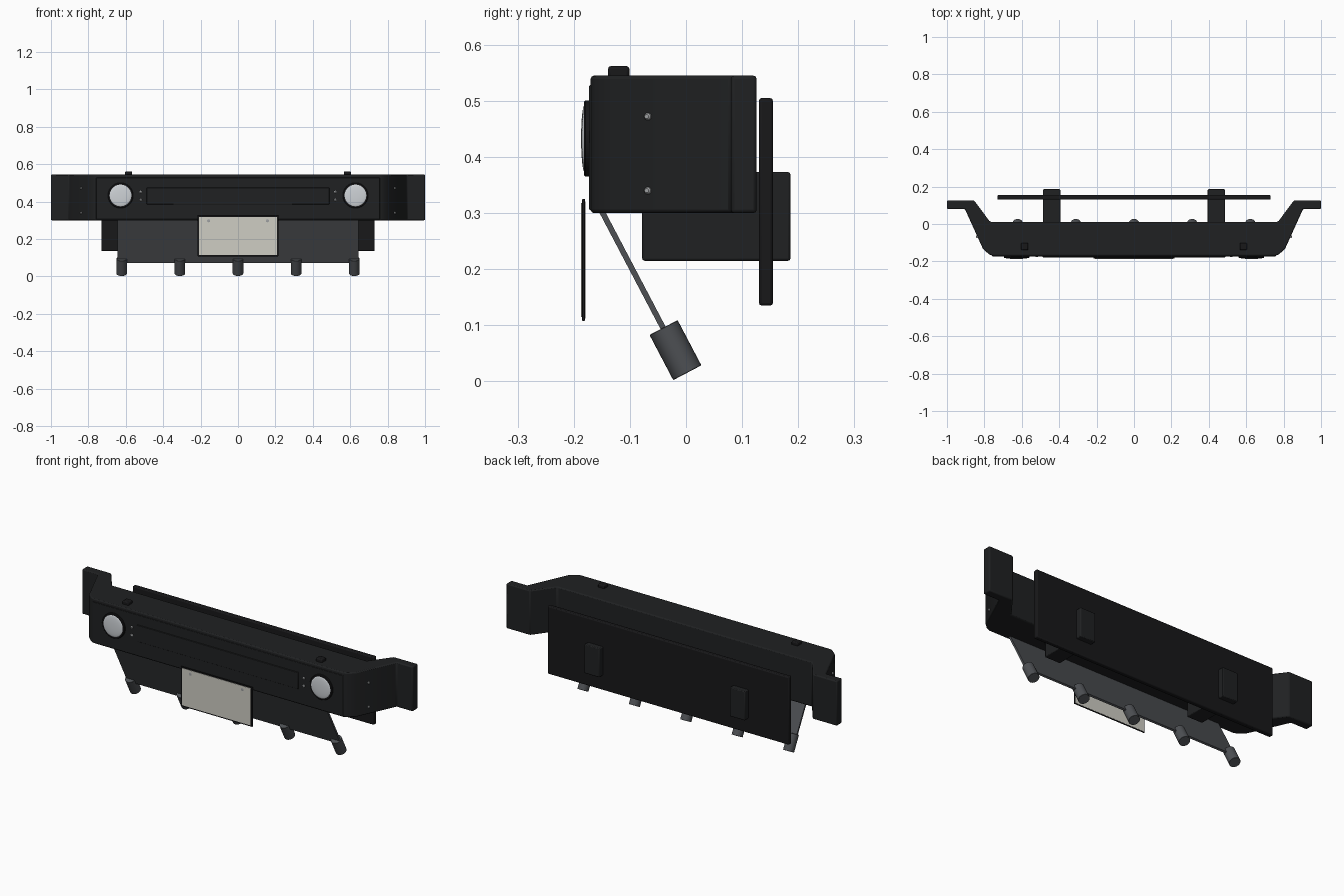
import bpy, bmesh
from math import pi, sin, cos
from mathutils import Vector

if "Cube" in bpy.data.objects:
    bpy.data.objects.remove(bpy.data.objects["Cube"])


def mat(name, c):
    m = bpy.data.materials.new(name)
    m.diffuse_color = (*c, 1)
    m.use_nodes = True
    m.node_tree.nodes["Principled BSDF"].inputs["Base Color"].default_value = m.diffuse_color
    return m


BLACK = mat("black_paint", (0.014, 0.015, 0.016))
DARK = mat("dark_plastic", (0.009, 0.009, 0.01))
STEEL = mat("grey_steel", (0.075, 0.08, 0.088))
CHROME = mat("chrome", (0.35, 0.36, 0.37))
GLASS = mat("lamp_glass", (0.62, 0.65, 0.68))
CREAM = mat("plate_cream", (0.62, 0.61, 0.55))


def finish(name, bm, m, bevel=0, seg=2):
    bmesh.ops.recalc_face_normals(bm, faces=bm.faces)
    me = bpy.data.meshes.new(name)
    bm.to_mesh(me)
    bm.free()
    ob = bpy.data.objects.new(name, me)
    bpy.context.collection.objects.link(ob)
    me.materials.append(m)
    if bevel:
        b = ob.modifiers.new("bevel", 'BEVEL')
        b.width, b.segments, b.limit_method = bevel, seg, 'ANGLE'
    bpy.ops.object.select_all(action='DESELECT')
    bpy.context.view_layer.objects.active = ob
    ob.select_set(True)
    bpy.ops.object.shade_smooth_by_angle(angle=0.6)
    return ob


def prism(name, pts, direction, m, bevel=0):
    bm = bmesh.new()
    f = bm.faces.new([bm.verts.new(p) for p in pts])
    r = bmesh.ops.extrude_face_region(bm, geom=[f])
    moved = [v for v in r["geom"] if isinstance(v, bmesh.types.BMVert)]
    bmesh.ops.translate(bm, vec=direction, verts=moved)
    return finish(name, bm, m, bevel)


def box(name, x, y, z, m, bevel=0):
    pts = [(x[0], y[0], z[0]), (x[1], y[0], z[0]), (x[1], y[1], z[0]), (x[0], y[1], z[0])]
    return prism(name, pts, (0, 0, z[1] - z[0]), m, bevel)


def lathe(name, centre, axis, profile, m, n=32):
    # profile is (radius, distance along axis)
    bm = bmesh.new()
    rings = [[bm.verts.new((r * cos(2 * pi * i / n), r * sin(2 * pi * i / n), h))
              for i in range(n)] for r, h in profile]
    for a, b in zip(rings, rings[1:]):
        for i in range(n):
            bm.faces.new((a[i], a[(i + 1) % n], b[(i + 1) % n], b[i]))
    bm.faces.new(rings[0])
    bm.faces.new(rings[-1])
    ob = finish(name, bm, m)
    ob.location = centre
    ob.rotation_euler = Vector(axis).to_track_quat('Z', 'Y').to_euler()
    return ob


def screw(name, centre, axis, r=0.007, h=0.005):
    return lathe(name, centre, axis, [(r, -0.004), (r, h * 0.6), (r * 0.6, h)], CHROME, 12)


# Bumper beam with swept-back wings
half = [(0.756, -0.170), (0.775, -0.162), (0.807, -0.134), (0.904, 0.08), (1.0, 0.08),
        (1.0, 0.126), (0.855, 0.126), (0.77, 0.012)]
outline = half + [(-x, y) for x, y in reversed(half)]
prism("bumper_beam", [(x, y, 0.3) for x, y in outline], (0, 0, 0.245), BLACK, 0.006)

# Front facing and raised centre strip
box("front_facing", (-0.758, 0.758), (-0.1725, -0.16), (0.305, 0.528), BLACK, 0.002)
box("centre_strip", (-0.488, 0.488), (-0.178, -0.165), (0.385, 0.475), BLACK, 0.002)

for s, side in ((-1, "left"), (1, "right")):
    # Headlight bezel and domed lens
    c = (s * 0.628, -0.165, 0.433)
    lathe("headlight_bezel_" + side, c, (0, -1, 0),
          [(0.068, 0), (0.068, 0.014), (0.065, 0.017), (0.058, 0.017)], DARK, 40)
    dome = [(0.059 * cos(a), 0.016 + 0.006 * sin(a)) for a in [i * pi / 2 / 8 for i in range(8)]]
    lathe("headlight_lens_" + side, c, (0, -1, 0), [(0.059, 0.01)] + dome, GLASS, 40)
    # Strip screws and wing screws
    for i, z in enumerate((0.41, 0.452)):
        screw(f"strip_screw_{side}_{i}", (s * 0.52, -0.1725, z), (0, -1, 0))
    for i, z in enumerate((0.34, 0.472)):
        screw(f"wing_screw_{side}_{i}", (s * 0.837, -0.067, z), (s * 0.91, -0.41, 0), 0.0065, 0.008)
    # Top buttons and chassis mounts
    box("top_button_" + side, (s * 0.585 - 0.019, s * 0.585 + 0.019), (-0.139, -0.101),
        (0.54, 0.562), DARK, 0.005)
    box("chassis_mount_" + side, (s * 0.44 - 0.046, s * 0.44 + 0.046), (-0.078, 0.186),
        (0.215, 0.373), BLACK, 0.004)

# Rear mounting board
box("rear_board", (-0.73, 0.73), (0.13, 0.155), (0.135, 0.505), DARK, 0.005)

# Slanted skid plate with tube ends
d = Vector((0, 0.465, -0.885)).normalized()
nrm = Vector((0, 0.885, 0.465)).normalized()
top = Vector((0, -0.151, 0.305))
ex = Vector((0.645, 0, 0))
low = top + d * 0.262
prism("skid_plate", [p - nrm * 0.005 for p in (top - ex, top + ex, low + ex, low - ex)],
      nrm * 0.01, STEEL)
for i in range(5):
    x = (i - 2) * 0.311
    lathe(f"skid_tube_{i}", (x, -0.04, 0.096), d,
          [(0.0275, 0), (0.0283, 0.001), (0.0283, 0.09), (0.0275, 0.091)], STEEL)

# Number plate, frame and screws
box("plate_frame", (-0.216, 0.216), (-0.185, -0.18), (0.108, 0.325), DARK, 0.001)
box("plate_face", (-0.208, 0.208), (-0.187, -0.184), (0.115, 0.318), CREAM)
box("plate_back", (-0.212, 0.212), (-0.182, -0.179), (0.112, 0.321), CREAM)
for s in (-1, 1):
    screw(f"plate_screw_{s}", (s * 0.157, -0.186, 0.298), (0, -1, 0), 0.009, 0.0015)
